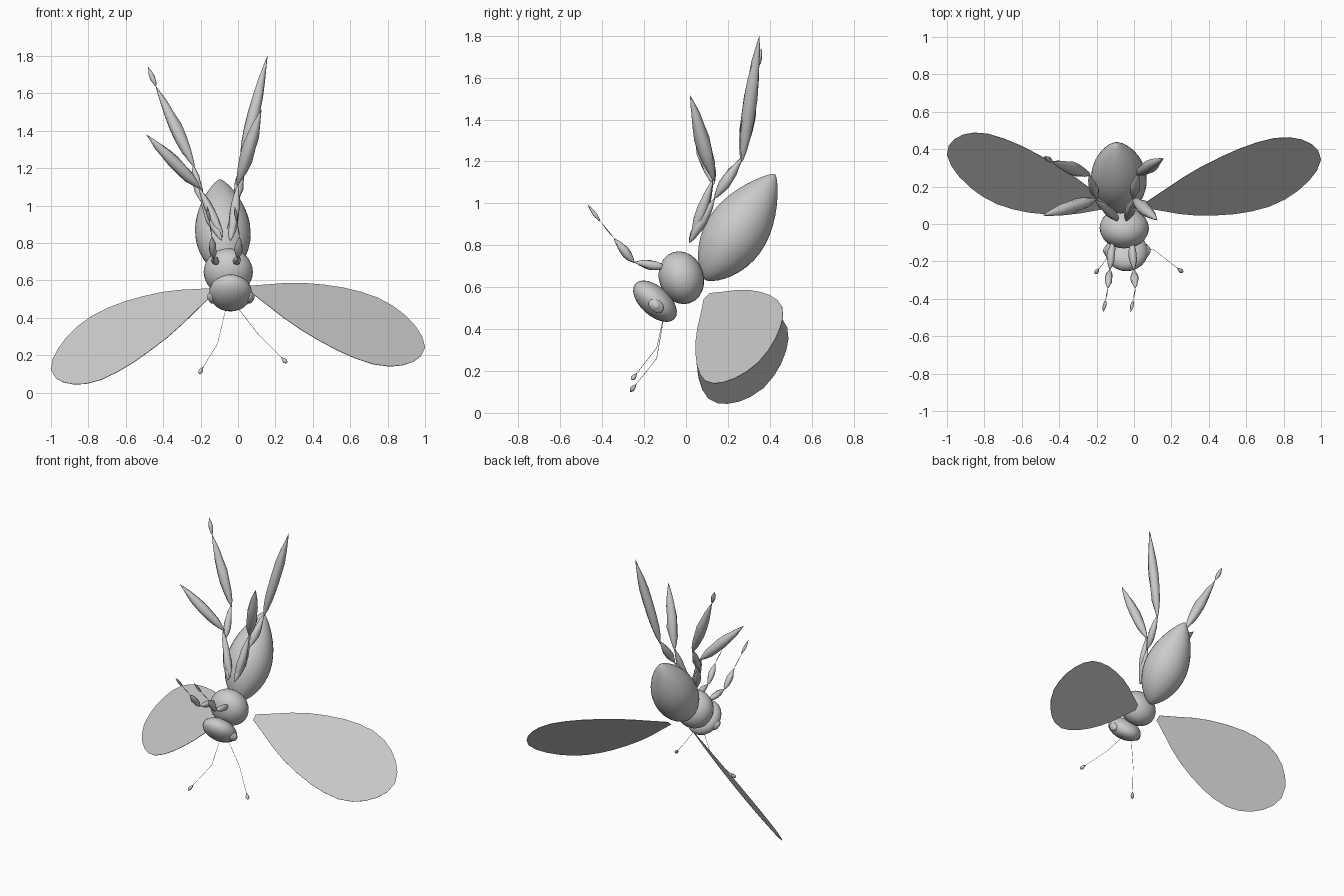
import bpy, bmesh, math, random
from mathutils import Vector, Matrix

random.seed(4)
cube = bpy.data.objects.get("Cube")
if cube:
    bpy.data.objects.remove(cube, do_unlink=True)


def make_object(name, bm, smooth=True):
    bmesh.ops.recalc_face_normals(bm, faces=bm.faces)
    mesh = bpy.data.meshes.new(name)
    bm.to_mesh(mesh)
    bm.free()
    for poly in mesh.polygons:
        poly.use_smooth = smooth
    obj = bpy.data.objects.new(name, mesh)
    bpy.context.collection.objects.link(obj)
    return obj


def add_spindle(bm, start, end, radius, sides=10, rings=10, skew=0.85, power=0.9, rough=0.0):
    """Closed tapered body of revolution between two points."""
    start, end = Vector(start), Vector(end)
    turn = (end - start).to_track_quat('Z', 'Y')
    loops = []
    for i in range(1, rings):
        t = (1 - math.cos(math.pi * i / rings)) / 2
        r = radius * math.sin(math.pi * t ** skew) ** power
        centre = start.lerp(end, t)
        loop = []
        for k in range(sides):
            a = math.tau * k / sides
            rr = r * (1 + random.uniform(-rough, rough))
            loop.append(bm.verts.new(centre + turn @ Vector((rr * math.cos(a), rr * math.sin(a), 0))))
        loops.append(loop)
    for low, high in zip(loops, loops[1:]):
        for k in range(sides):
            n = (k + 1) % sides
            bm.faces.new((low[k], low[n], high[n], high[k]))
    for pole, loop in ((bm.verts.new(start), loops[0]), (bm.verts.new(end), loops[-1])):
        for k in range(sides):
            bm.faces.new((pole, loop[k], loop[(k + 1) % sides]))


def ellipsoid(name, centre, radii, tilt=0.0, segments=24):
    bm = bmesh.new()
    matrix = (Matrix.Translation(centre) @ Matrix.Rotation(tilt, 4, 'X')
              @ Matrix.Diagonal((*radii, 1)))
    bmesh.ops.create_uvsphere(bm, u_segments=segments, v_segments=segments // 2,
                              radius=1, matrix=matrix)
    return make_object(name, bm)


def wing(name, root, tip):
    """Flat teardrop blade, symmetric about the line from root to tip."""
    root, tip = Vector(root), Vector(tip)
    along = tip - root
    across = Vector((0, 0.7, 0.71))
    across = (across - across.project(along)).normalized()
    profile = [(0, .02), (.1, .075), (.2, .132), (.3, .178), (.41, .215), (.52, .243), (.62, .256),
               (.72, .255), (.81, .23), (.88, .19), (.94, .135), (.98, .075)]
    edge = profile + [(1, 0)] + [(t, -w) for t, w in reversed(profile)]
    bm = bmesh.new()
    bm.faces.new([bm.verts.new(root + along * t + across * w) for t, w in edge])
    obj = make_object(name, bm, smooth=False)
    solid = obj.modifiers.new("thickness", 'SOLIDIFY')
    solid.thickness = 0.003
    solid.offset = 0
    return obj


def leg(name, points, radii):
    """Chain of spindle segments; each ends slightly past its joint."""
    bm = bmesh.new()
    for a, b, r in zip(points, points[1:], radii):
        a, b = Vector(a), Vector(b)
        add_spindle(bm, a - (b - a) * 0.04, b, r, sides=8, rough=0.14)
    return make_object(name, bm)


def antenna(name, points):
    """Hair-thin stalk with a drop-shaped club at the end."""
    bm = bmesh.new()
    pts = [Vector(p) for p in points]
    for a, b in zip(pts, pts[1:]):
        turn = (b - a).to_track_quat('Z', 'Y').to_matrix().to_4x4()
        bmesh.ops.create_cone(bm, cap_ends=True, segments=6, radius1=.0012, radius2=.0012,
                              depth=(b - a).length,
                              matrix=Matrix.Translation((a + b) / 2) @ turn)
    tip = pts[-1]
    step = (tip - pts[-2]).normalized()
    add_spindle(bm, tip - step * 0.04, tip + step * 0.02, 0.012, skew=1.8)
    return make_object(name, bm)


# Body
bm = bmesh.new()
add_spindle(bm, (-.068, .09, .635), (-.097, .425, 1.14), .149, sides=28, rings=20, power=.75)
make_object("abdomen", bm)
ellipsoid("thorax", (-.052, -.022, .645), (.132, .107, .128), math.radians(18))
HEAD_TILT = math.radians(-42)
ellipsoid("head", (-.04, -.148, .533), (.115, .126, .07), HEAD_TILT)

# Eyes with a raised inner lens
for side, x in (("left", .062), ("right", -.138)):
    out = 1 if side == "left" else -1
    ellipsoid(side + "_eye", (x, -.143, .512), (.022, .042, .03), HEAD_TILT, 16)
    ellipsoid(side + "_eye_lens", (x + out * .012, -.143, .512), (.015, .025, .02), HEAD_TILT, 12)

# Wings
wing("left_wing", (.06, .1, .557), (1, .345, .24))
wing("right_wing", (-.13, .1, .545), (-1, .37, .12))

# Hind and middle legs
leg("right_hind_leg", [(-.09, .02, .82), (-.2, .14, 1.03), (-.24, .265, 1.22),
                       (-.44, .335, 1.64), (-.48, .36, 1.74)], (.026, .024, .035, .014))
leg("left_hind_leg", [(-.04, .02, .82), (-.005, .14, 1.03), (.02, .27, 1.22),
                      (.157, .35, 1.8)], (.026, .026, .035))
leg("right_middle_leg", [(-.085, .03, .84), (-.21, .13, 1.1), (-.49, .045, 1.38)], (.026, .036))
leg("left_middle_leg", [(-.035, .03, .84), (0, .13, 1.12), (.125, .02, 1.515)], (.026, .036))

# Front legs, thin between the second segment and the foot
for name, xs in (("right_front_leg", (-.115, -.13, -.14, -.152, -.165)),
                 ("left_front_leg", (-.01, 0, .008, -.005, -.018))):
    path = [(-.1, .695), (-.25, .72), (-.345, .835), (-.41, .915), (-.47, .995)]
    leg(name, [(x, y, z) for x, (y, z) in zip(xs, path)], (.022, .021, .0025, .009))

# Antennae
antenna("left_antenna", [(-.03, -.1, .49), (.11, -.14, .31), (.25, -.25, .17)])
antenna("right_antenna", [(-.055, -.1, .49), (-.11, -.14, .26), (-.2, -.255, .115)])
